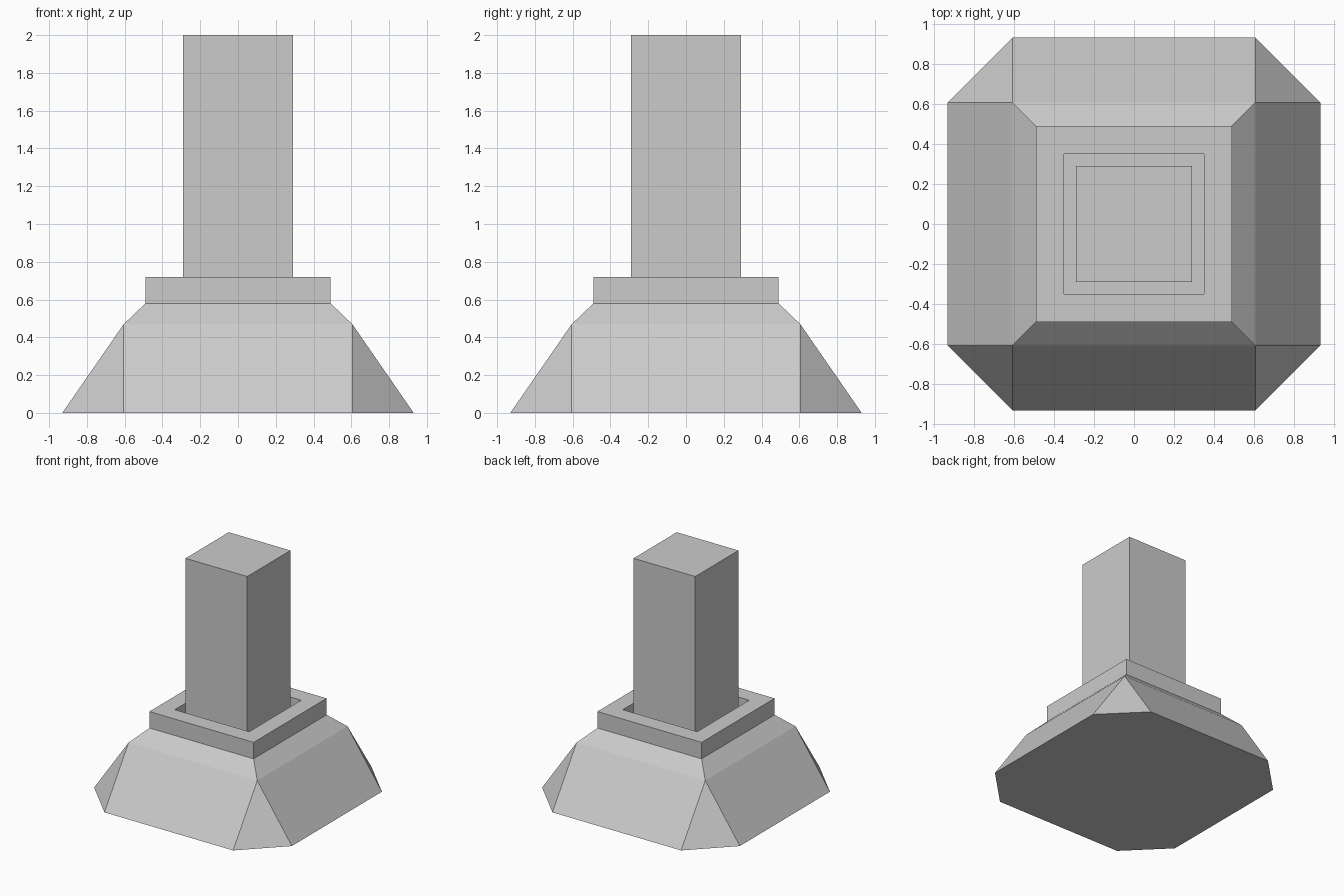
import bpy, bmesh

if "Cube" in bpy.data.objects:
    bpy.data.objects.remove(bpy.data.objects["Cube"])

SIGNS = [(-1, -1), (1, -1), (1, 1), (-1, 1)]


def square(half, z):
    return [(sx * half, sy * half, z) for sx, sy in SIGNS]


def finish(name, bm):
    bmesh.ops.recalc_face_normals(bm, faces=bm.faces)
    mesh = bpy.data.meshes.new(name)
    bm.to_mesh(mesh)
    bm.free()
    obj = bpy.data.objects.new(name, mesh)
    bpy.context.collection.objects.link(obj)
    return obj


def hull(name, points):
    bm = bmesh.new()
    for p in points:
        bm.verts.new(p)
    bmesh.ops.convex_hull(bm, input=bm.verts)
    bmesh.ops.dissolve_limit(bm, angle_limit=0.02, verts=bm.verts, edges=bm.edges)
    return finish(name, bm)


# Flared base: octagonal foot, square shoulder, smaller square top
foot = []
for sx, sy in SIGNS:
    foot += [(sx * 0.93, sy * 0.605, 0), (sx * 0.605, sy * 0.93, 0)]
hull("flared_base", foot + square(0.605, 0.47) + square(0.49, 0.58))

# Square collar: an open frame swept from a square section
bm = bmesh.new()
profile = [(0.49, 0.58), (0.49, 0.72), (0.35, 0.72), (0.35, 0.58)]
rings = [[bm.verts.new(p) for p in square(h, z)] for h, z in profile]
for i in range(4):
    a, b = rings[i], rings[(i + 1) % 4]
    for j in range(4):
        k = (j + 1) % 4
        bm.faces.new((a[j], a[k], b[k], b[j]))
finish("collar", bm)

# Square column standing inside the collar
hull("column", square(0.29, 0.58) + square(0.29, 2.0))
